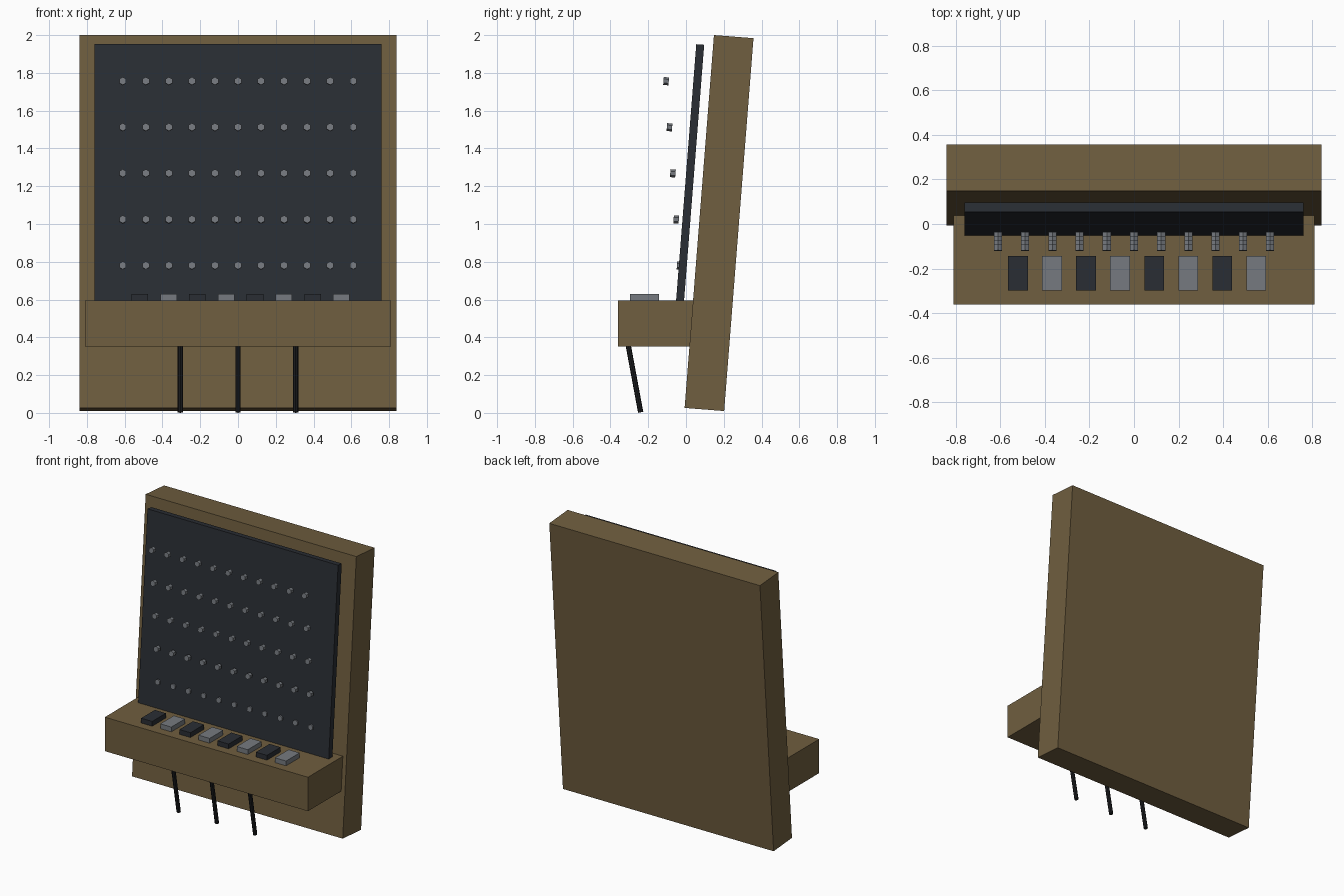
import bpy
from math import radians, sin, cos, pi
from mathutils import Matrix, Vector

if "Cube" in bpy.data.objects:
    bpy.data.objects.remove(bpy.data.objects["Cube"])

TILT = radians(-4.5)  # whole cabinet leans back


def material(name, rgb):
    m = bpy.data.materials.new(name)
    m.diffuse_color = (*rgb, 1)
    m.use_nodes = True
    m.node_tree.nodes["Principled BSDF"].inputs["Base Color"].default_value = m.diffuse_color
    return m


wood = material("wood", (0.16, 0.112, 0.05))
dark = material("dark", (0.023, 0.027, 0.034))
steel = material("steel", (0.18, 0.195, 0.215))
black = material("black", (0.012, 0.013, 0.015))


def finish(name, mat):
    ob = bpy.context.object
    ob.name = name
    ob.data.materials.append(mat)
    return ob


def box(name, loc, size, mat, tilt=0):
    bpy.ops.mesh.primitive_cube_add(size=1)
    ob = finish(name, mat)
    ob.data.transform(Matrix.Diagonal((*size, 1)))
    ob.location = loc
    ob.rotation_euler.x = tilt
    return ob


def rod(name, loc, radius, depth, sides, rot_x, mat):
    bpy.ops.mesh.primitive_cylinder_add(vertices=sides, radius=radius, depth=depth,
                                        location=loc, rotation=(rot_x, 0, 0))
    return finish(name, mat)


# Leaning cabinet and front panel
box("cabinet", (0, 0.175, 1.005), (1.68, 0.21, 1.98), wood, TILT)
box("front_panel", (0, 0.021, 1.26), (1.52, 0.042, 1.385), dark, TILT)

# Shelf with alternating keys
box("shelf", (0, -0.15, 0.473), (1.62, 0.42, 0.245), wood)
for i in range(8):
    box(f"key_{i}", (-0.52 + i * 0.1525, -0.22, 0.61), (0.088, 0.155, 0.04),
        steel if i % 2 else dark)

# Grid of hexagonal knobs in front of the panel
for r in range(5):
    for c in range(11):
        rod(f"knob_{r}_{c}", ((c - 5) * 0.122, -0.034 - r * 0.0178, 0.78 + r * 0.244),
            0.021, 0.028, 6, pi / 2 + TILT, steel)

# Slanted pedals under the shelf
a = radians(10.5)
foot, length = Vector((0, -0.24, 0.003)), 0.40
for i, x in enumerate((-0.305, 0, 0.305)):
    mid = foot + Vector((x, -sin(a), cos(a))) * 1 * (length / 2) if x == 0 else \
        foot + Vector((0, -sin(a), cos(a))) * (length / 2) + Vector((x, 0, 0))
    rod(f"pedal_{i}", mid, 0.014, length, 8, a, black)
